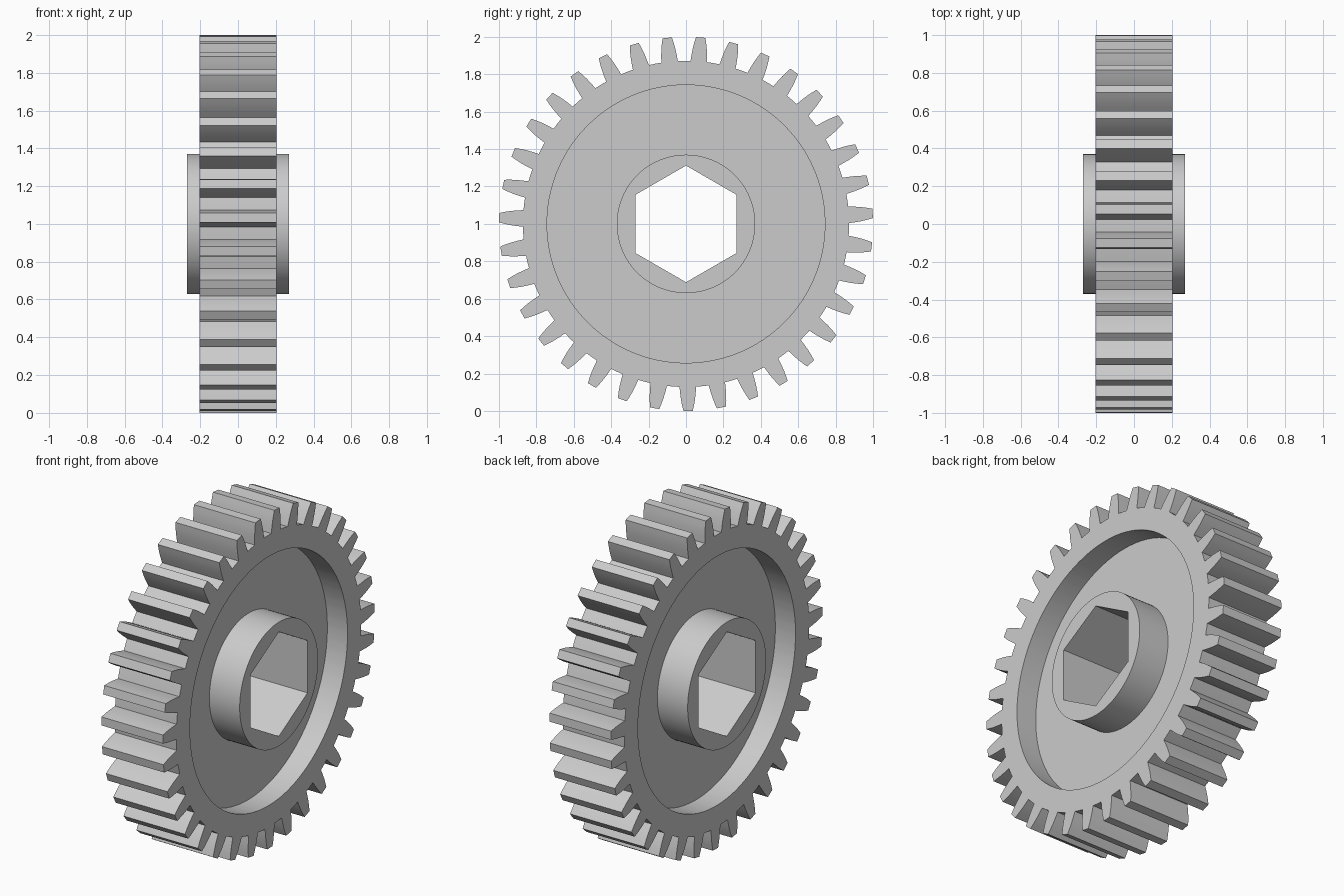
import bpy, bmesh
from math import cos, sin, pi, radians

cube = bpy.data.objects.get("Cube")
if cube:
    bpy.data.objects.remove(cube, do_unlink=True)

TEETH = 35
PITCH = 2 * pi / TEETH
PHASE = radians(85.5)      # direction of the first tooth
RIM_HALF, WEB_HALF, HUB_HALF = 0.203, 0.07, 0.27
ROOT_R, RECESS_R, HUB_R, HEX_FLAT = 0.872, 0.743, 0.37, 0.27
CENTRE_Z = 1.0

steel = bpy.data.materials.new("plain grey steel")
steel.use_nodes = True
colour = (0.6, 0.6, 0.6, 1)
steel.diffuse_color = colour
steel.node_tree.nodes["Principled BSDF"].inputs["Base Color"].default_value = colour


def circle(angles, radius):
    return [(a, radius) for a in angles]


def loft(name, rings):
    """Skin a list of (x, [(angle, radius), ...]) rings around the x axis."""
    bm = bmesh.new()
    rows = [[bm.verts.new((x, r * cos(a), CENTRE_Z + r * sin(a))) for a, r in ring]
            for x, ring in rings]
    for low, high in zip(rows, rows[1:]):
        n = len(low)
        for i in range(n):
            j = (i + 1) % n
            bm.faces.new((low[i], low[j], high[j], high[i]))
    mesh = bpy.data.meshes.new(name)
    bm.to_mesh(mesh)
    bm.free()
    mesh.materials.append(steel)
    obj = bpy.data.objects.new(name, mesh)
    bpy.context.collection.objects.link(obj)
    bpy.ops.object.select_all(action='DESELECT')
    obj.select_set(True)
    bpy.context.view_layer.objects.active = obj
    bpy.ops.object.shade_smooth_by_angle(angle=radians(20))
    return obj


# Tooth outline: one curved flank, mirrored, plus a point mid-valley
flank = [(-0.051, ROOT_R), (-0.046, 0.905), (-0.040, 0.94), (-0.033, 0.97), (-0.025, 1.0)]
tooth = flank + [(-a, r) for a, r in reversed(flank)] + [(PITCH / 2, ROOT_R)]
toothed = [(PHASE + k * PITCH + a, r) for k in range(TEETH) for a, r in tooth]
angles = [a for a, r in toothed]

# Toothed rim with a recessed web on both sides
recess = circle(angles, RECESS_R)
web_inner = circle(angles, HUB_R - 0.003)
loft("toothed_rim_and_web", [
    (-WEB_HALF, web_inner), (-WEB_HALF, recess), (-RIM_HALF, recess),
    (-RIM_HALF, toothed), (RIM_HALF, toothed),
    (RIM_HALF, recess), (WEB_HALF, recess), (WEB_HALF, web_inner)])

# Round hub with a hexagonal bore, one corner pointing up
STEPS = 16
hub_angles = [pi / 6 + i * pi / 3 / STEPS for i in range(6 * STEPS)]
hub_round = circle(hub_angles, HUB_R)
bore = [(a, HEX_FLAT / cos((a + pi / 6) % (pi / 3) - pi / 6))
        for a in hub_angles]
loft("hub", [
    (WEB_HALF - 0.003, hub_round), (HUB_HALF, hub_round), (HUB_HALF, bore),
    (-HUB_HALF, bore), (-HUB_HALF, hub_round), (-WEB_HALF + 0.003, hub_round)])
